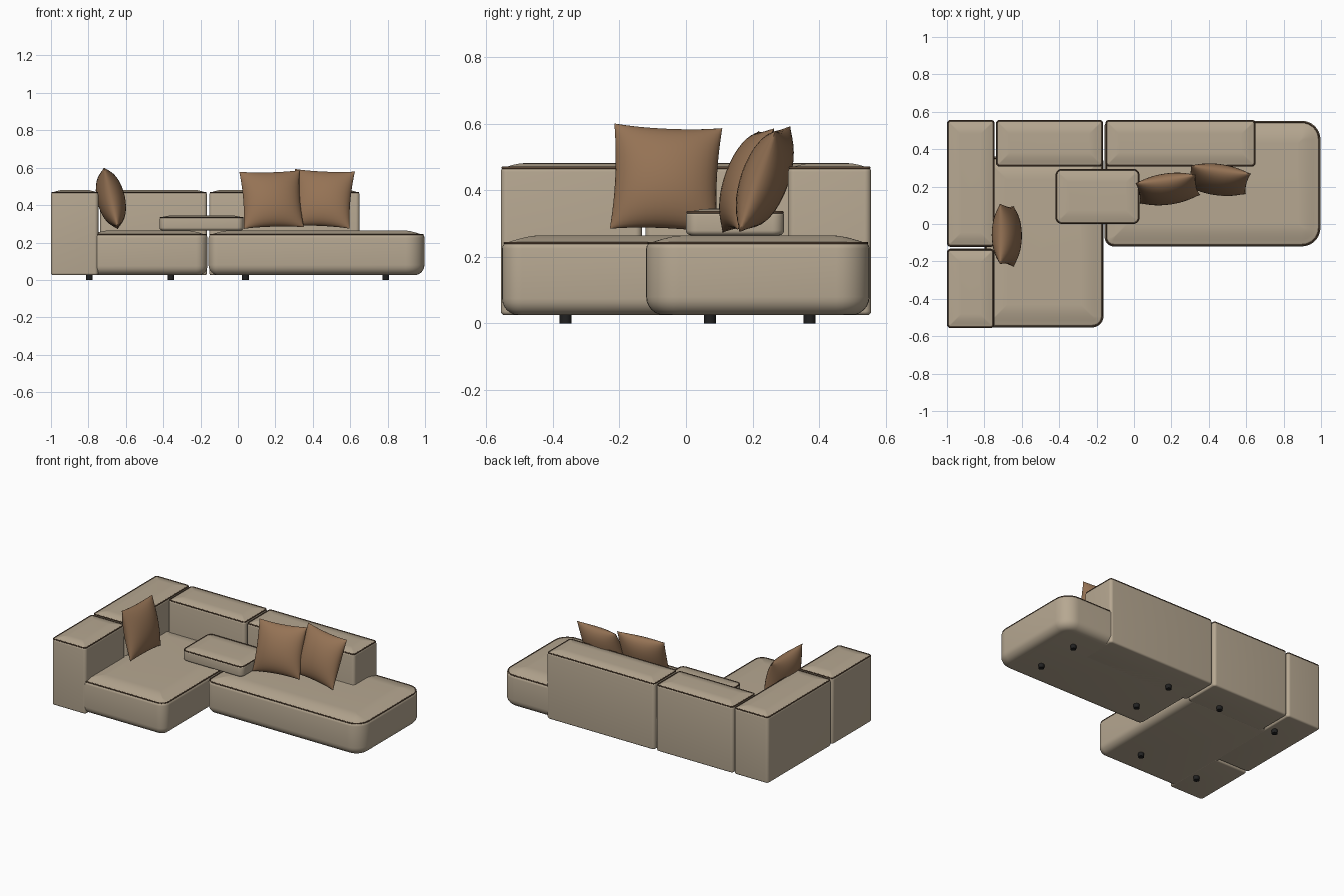
import bpy, bmesh
from math import sin, cos, pi, radians

default = bpy.data.objects.get("Cube")
if default:
    bpy.data.objects.remove(default, do_unlink=True)


def material(name, rgb):
    m = bpy.data.materials.new(name)
    m.use_nodes = True
    colour = (*rgb, 1)
    m.diffuse_color = colour
    m.node_tree.nodes["Principled BSDF"].inputs["Base Color"].default_value = colour
    return m


BEIGE = material("beige fabric", (0.47, 0.39, 0.285))
BROWN = material("brown leather", (0.30, 0.17, 0.09))
PIPING = material("dark brown piping", (0.10, 0.06, 0.035))
BLACK = material("black legs", (0.015, 0.015, 0.015))


def finish(name, bm, mat, angle=40):
    bmesh.ops.recalc_face_normals(bm, faces=bm.faces)
    mesh = bpy.data.meshes.new(name)
    bm.to_mesh(mesh)
    bm.free()
    mesh.materials.append(mat)
    ob = bpy.data.objects.new(name, mesh)
    bpy.context.collection.objects.link(ob)
    bpy.ops.object.select_all(action='DESELECT')
    ob.select_set(True)
    bpy.context.view_layer.objects.active = ob
    bpy.ops.object.shade_smooth_by_angle(angle=radians(angle))
    return ob


def outline(box, radii, inset, steps=8):
    """Rounded rectangle; radii run anticlockwise from the back left corner."""
    x0, x1, y0, y1 = box
    corners = ((x1, y1, -1, -1), (x0, y1, 1, -1), (x0, y0, 1, 1), (x1, y0, -1, 1))
    pts = []
    for k, ((x, y, sx, sy), r) in enumerate(zip(corners, radii)):
        r = max(r - inset, 0.004)
        cx, cy = x + sx * (inset + r), y + sy * (inset + r)
        for i in range(steps + 1):
            a = (k + i / steps) * pi / 2
            pts.append((cx + r * cos(a), cy + r * sin(a)))
    return pts


def piping(name, pts, z, radius):
    cu = bpy.data.curves.new(name, 'CURVE')
    cu.dimensions = '3D'
    cu.bevel_depth = radius
    cu.bevel_resolution = 1
    sp = cu.splines.new('POLY')
    sp.points.add(len(pts) - 1)
    for p, (x, y) in zip(sp.points, pts):
        p.co = (x, y, z, 1)
    sp.use_cyclic_u = True
    cu.materials.append(PIPING)
    bpy.context.collection.objects.link(bpy.data.objects.new(name, cu))


def upholstered(name, box, z0, z1, radii, bottom, top, crown, spread):
    """Stacked outlines: round bottom, straight side, round top, crowned lid."""
    profile = []
    for i in range(7):
        a = i / 6 * pi / 2
        profile.append((bottom * (1 - sin(a)), z0 + bottom * (1 - cos(a))))
    for i in range(5):
        a = i / 4 * pi / 2
        profile.append((top * (1 - cos(a)), z1 - top * (1 - sin(a))))
    for i in range(1, 7):
        t = i / 6
        profile.append((top + spread * t, z1 + crown * sin(t * pi / 2)))
    bm = bmesh.new()
    rings = [[bm.verts.new((x, y, z)) for x, y in outline(box, radii, d)]
             for d, z in profile]
    n = len(rings[0])
    for low, high in zip(rings, rings[1:]):
        for i in range(n):
            j = (i + 1) % n
            bm.faces.new((low[i], low[j], high[j], high[i]))
    bm.faces.new(rings[0])
    bm.faces.new(rings[-1])
    finish(name, bm, BEIGE)
    seam = top * 0.4
    piping(name + "_piping", outline(box, radii, seam), z1 - top * 0.15, 0.004)


# Back rests and arm rests
BLOCKS = {
    "front_arm_rest": (-1.0, -0.747, -0.557, -0.132),
    "side_back_rest": (-1.0, -0.745, -0.122, 0.557),
    "rear_back_rest_right": (-0.738, -0.165, 0.307, 0.557),
    "rear_back_rest_left": (-0.153, 0.65, 0.307, 0.557),
}
for name, box in BLOCKS.items():
    upholstered(name, box, 0.025, 0.47, [0.02] * 4, 0.012, 0.014, 0.012, 0.06)

# Seats
upholstered("seat_right", (-0.80, -0.163, -0.553, 0.36), 0.025, 0.245,
            (0.03, 0.03, 0.03, 0.06), 0.05, 0.02, 0.02, 0.10)
upholstered("seat_left", (-0.157, 0.997, -0.12, 0.552), 0.025, 0.245,
            (0.1, 0.03, 0.05, 0.1), 0.055, 0.02, 0.02, 0.10)

# Small loose cushion bridging the seats
upholstered("bridge_cushion", (-0.42, 0.03, 0.0, 0.295), 0.265, 0.336,
            [0.035] * 4, 0.015, 0.012, 0.009, 0.06)


def pillow(name, centre, size, thick, tilt, roll, turn, n=18):
    bm = bmesh.new()
    for side in (-1, 1):
        grid = []
        for i in range(n + 1):
            row = []
            for j in range(n + 1):
                # Cosine spacing packs points near the seam
                u, v = -cos(pi * i / n), -cos(pi * j / n)
                bulge = ((1 - u * u) * (1 - v * v)) ** 0.55
                x = u * size / 2 * (1 - 0.06 * (1 - v * v) * u * u)
                z = v * size / 2 * (1 - 0.06 * (1 - u * u) * v * v)
                row.append(bm.verts.new((x, side * thick / 2 * bulge, z)))
            grid.append(row)
        for i in range(n):
            for j in range(n):
                bm.faces.new((grid[i][j], grid[i + 1][j],
                              grid[i + 1][j + 1], grid[i][j + 1]))
    bmesh.ops.remove_doubles(bm, verts=bm.verts, dist=0.0003)
    ob = finish(name, bm, BROWN, 60)
    ob.location = centre
    ob.rotation_euler = [radians(a) for a in (tilt, roll, turn)]


# Throw pillows leaning on the back rests
pillow("side_pillow", (-0.68, -0.06, 0.436), 0.325, 0.15, -13, 2.5, 90)
pillow("rear_pillow_right", (0.18, 0.187, 0.43), 0.325, 0.14, -20, -1.5, 8)
pillow("rear_pillow_left", (0.45, 0.237, 0.434), 0.325, 0.14, -20, 2.5, -8)


# Feet, four under each seat
def feet(label, xs, ys):
    for x in xs:
        for y in ys:
            bm = bmesh.new()
            bmesh.ops.create_cone(bm, cap_ends=True, segments=16, radius1=0.018,
                                  radius2=0.018, depth=0.03)
            bmesh.ops.translate(bm, verts=bm.verts, vec=(x, y, 0.015))
            finish("foot_" + label, bm, BLACK)


feet("right_seat", (-0.795, -0.36), (-0.362, 0.372))
feet("left_seat", (0.04, 0.79), (0.072, 0.372))
